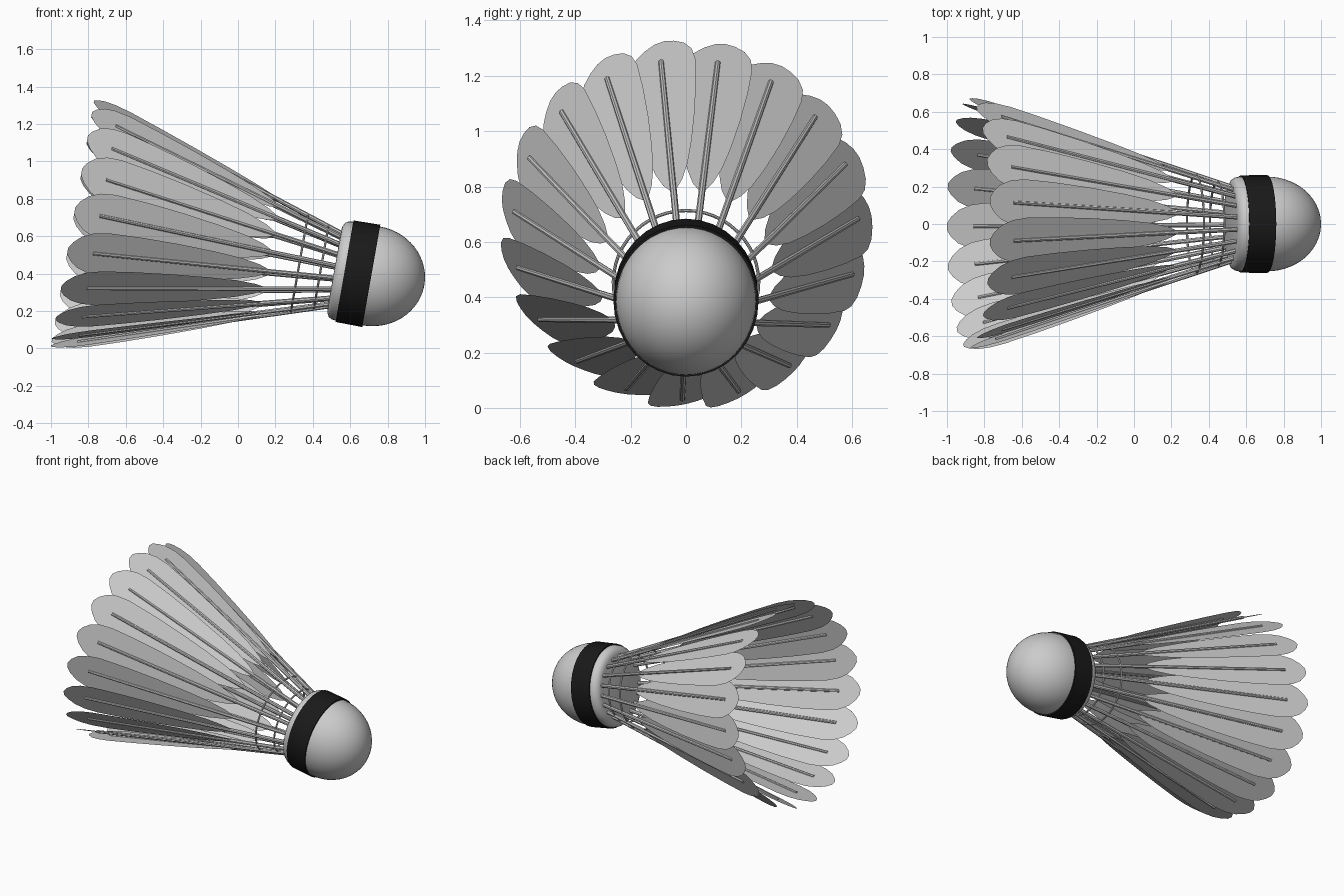
import bpy, bmesh
from math import sin, cos, pi, radians
from mathutils import Vector

if "Cube" in bpy.data.objects:
    bpy.data.objects.remove(bpy.data.objects["Cube"])

# Tilted axis: t runs from the cork towards the feather tips
TILT = radians(10)
ORIGIN = Vector((0.7125, 0, 0.3875))
A = Vector((-cos(TILT), 0, sin(TILT)))
SIDE = Vector((0, 1, 0))
UP = Vector((sin(TILT), 0, cos(TILT)))
COUNT = 19
ANGLES = [radians(98.3) + i * 2 * pi / COUNT for i in range(COUNT)]


def point(r, ang, t, squash=1.0):
    return ORIGIN + A * t + SIDE * (r * cos(ang)) + UP * (r * squash * sin(ang))


def quill_radius(t):
    return 0.2 + (t - 0.2) * 0.328


def finish(name, bm, colour=None, fix=True):
    if fix:
        bmesh.ops.recalc_face_normals(bm, faces=bm.faces)
    me = bpy.data.meshes.new(name)
    bm.to_mesh(me)
    bm.free()
    ob = bpy.data.objects.new(name, me)
    bpy.context.collection.objects.link(ob)
    if colour:
        mat = bpy.data.materials.new(name + "_colour")
        mat.diffuse_color = colour
        mat.use_nodes = True
        mat.node_tree.nodes["Principled BSDF"].inputs["Base Color"].default_value = mat.diffuse_color
        me.materials.append(mat)
    bpy.ops.object.select_all(action='DESELECT')
    ob.select_set(True)
    bpy.context.view_layer.objects.active = ob
    bpy.ops.object.shade_smooth_by_angle(angle=radians(35))
    return ob


def lathe(name, profile, n=48, squash=1.0, closed=False, colour=None):
    """Revolve (radius, t) points about the tilted axis."""
    bm = bmesh.new()
    rings = [[bm.verts.new(point(r, 2 * pi * k / n, t, squash)) for k in range(n)]
             for r, t in profile]
    pairs = list(zip(rings, rings[1:]))
    if closed:
        pairs.append((rings[-1], rings[0]))
    for lo, hi in pairs:
        for k in range(n):
            j = (k + 1) % n
            bm.faces.new((lo[k], lo[j], hi[j], hi[k]))
    if not closed:
        bm.faces.new(rings[0])
        bm.faces.new(rings[-1])
    return finish(name, bm, colour)


# Cork: domed nose, short cylinder, rounded back rim
dome = [(0.253 * sin(a), -0.288 * cos(a)) for a in
        [radians(2 + 88 * i / 14) for i in range(15)]]
lathe("cork", dome + [(0.253, 0.15), (0.25, 0.17), (0.24, 0.187), (0.222, 0.197), (0.205, 0.2)],
      squash=1.06)

# Black band around the cork
lathe("cork_band", [(0.245, 0.0), (0.262, 0.0), (0.26, 0.145), (0.245, 0.145)],
      n=32, squash=1.06, closed=True, colour=(0.01, 0.01, 0.01, 1))

# Binding threads around the quills
for i, t in enumerate((0.272, 0.39)):
    loop = [(quill_radius(t) + 0.006 * cos(k * pi / 4), t + 0.006 * sin(k * pi / 4))
            for k in range(8)]
    lathe(f"thread_ring_{i + 1}", loop, closed=True)

# Quills: straight tapered rods
bm = bmesh.new()
for ang in ANGLES:
    tangent = UP * cos(ang) - SIDE * sin(ang)
    p0, p1 = (point(quill_radius(t), ang, t) for t in (0.17, 1.485))
    normal = (p1 - p0).normalized().cross(tangent)
    ends = []
    for p, rad in ((p0, 0.013), (p1, 0.01)):
        ends.append([bm.verts.new(p + tangent * rad * cos(k * pi / 4)
                                  + normal * rad * sin(k * pi / 4)) for k in range(8)])
    for k in range(8):
        j = (k + 1) % 8
        bm.faces.new((ends[0][k], ends[0][j], ends[1][j], ends[1][k]))
    for e in ends:
        bm.faces.new(e)
finish("quills", bm)

# Feather vanes: leaf outlines (t, half width), overlapping like shingles
VANE = [(0.54, 0.008), (0.6, 0.036), (0.7, 0.062), (0.85, 0.085), (1.05, 0.107),
        (1.25, 0.122), (1.42, 0.128), (1.5, 0.118), (1.56, 0.092), (1.6, 0.055), (1.622, 0.018)]
TWIST = radians(12)
bm = bmesh.new()
for ang in ANGLES:
    out = SIDE * cos(ang) + UP * sin(ang)
    tangent = UP * cos(ang) - SIDE * sin(ang)
    across = tangent * cos(TWIST) - out * sin(TWIST)
    rows = []
    for t, w in VANE:
        p = point(quill_radius(t), ang, t)
        rows.append([bm.verts.new(p + across * w * s) for s in (-1, 0, 1)])
    for lo, hi in zip(rows, rows[1:]):
        for k in range(2):
            bm.faces.new((lo[k], lo[k + 1], hi[k + 1], hi[k]))
finish("feather_vanes", bm, fix=False)
